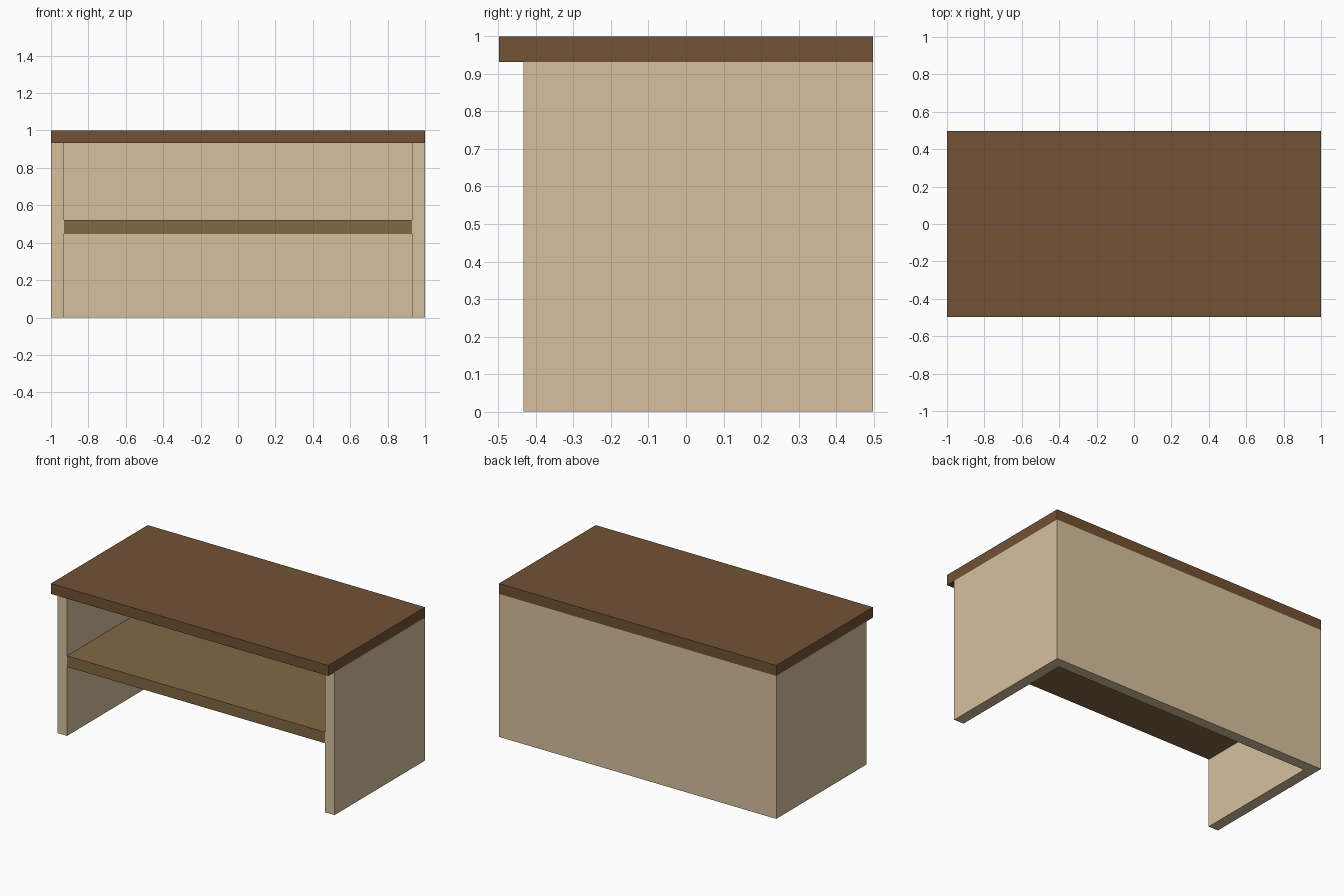
import bpy

if "Cube" in bpy.data.objects:
    bpy.data.objects.remove(bpy.data.objects["Cube"])


def material(name, rgb):
    m = bpy.data.materials.new(name)
    m.diffuse_color = (*rgb, 1)
    m.use_nodes = True
    m.node_tree.nodes["Principled BSDF"].inputs["Base Color"].default_value = m.diffuse_color
    return m


def box(name, lo, hi, mat):
    bpy.ops.mesh.primitive_cube_add(size=1, location=[(a + b) / 2 for a, b in zip(lo, hi)])
    ob = bpy.context.object
    ob.name = name
    ob.scale = [b - a for a, b in zip(lo, hi)]
    bpy.ops.object.transform_apply(location=False, rotation=False, scale=True)
    ob.data.materials.append(mat)
    return ob


dark = material("dark_wood", (0.17, 0.084, 0.036))
pale = material("pale_wood", (0.68, 0.53, 0.34))
mid = material("mid_wood", (0.22, 0.14, 0.06))

T = 0.07          # board thickness
FRONT = -0.433    # front edge of the carcass
BACK = 0.498
UNDER = 0.932     # underside of the top

# Overhanging top board
box("desk_top", (-1, -BACK, UNDER), (1, BACK, 1), dark)

# Side panels
for name, x in (("left_side", -1), ("right_side", 1 - T)):
    box(name, (x, FRONT, 0), (x + T, BACK, UNDER), pale)

# Back panel between the sides
box("back_panel", (-1 + T, BACK - T, 0), (1 - T, BACK, UNDER), pale)

# Inner shelf, flush with the side panels at the front
box("shelf", (-1 + T, FRONT, 0.45), (1 - T, BACK - T, 0.522), mid)
